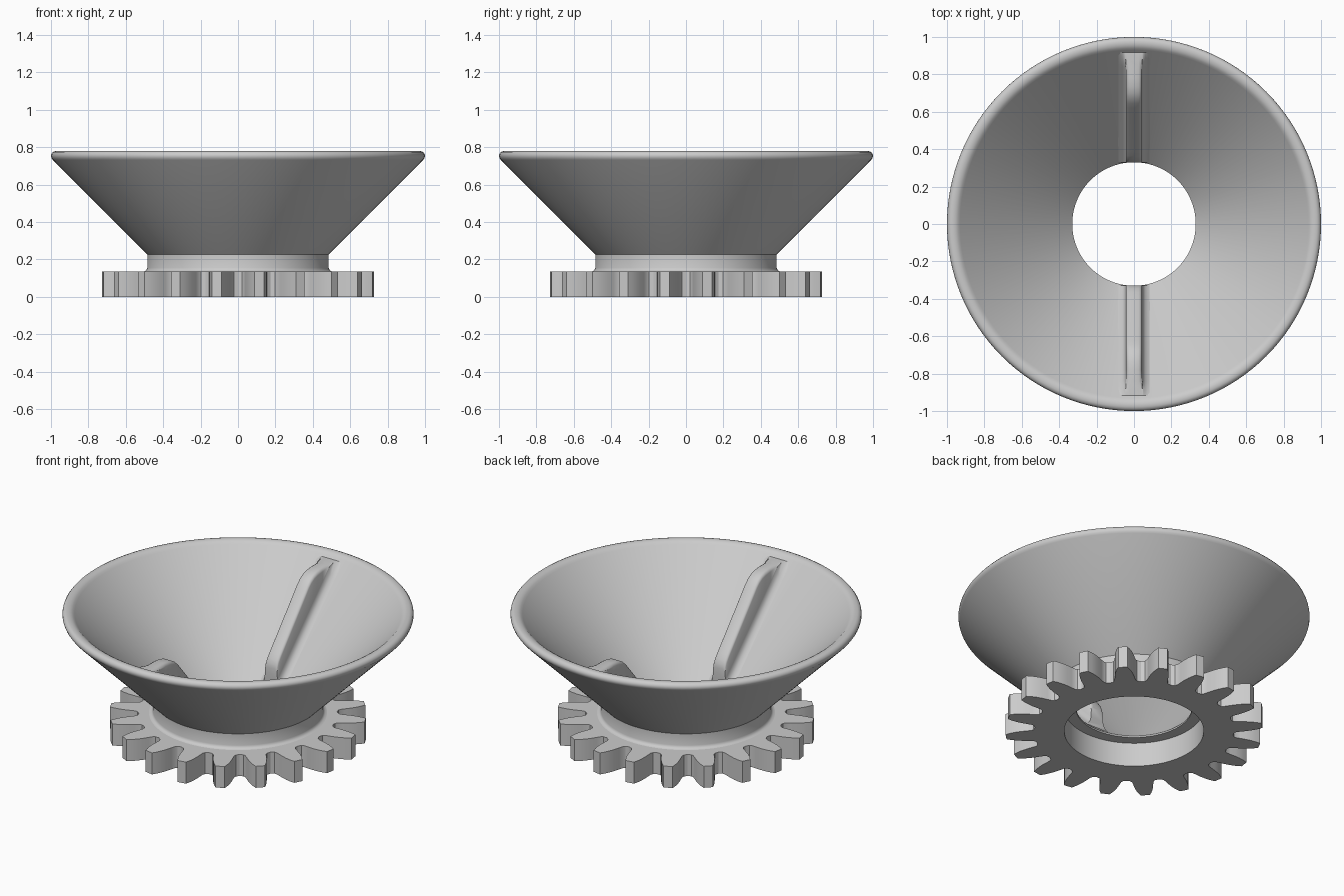
import bpy, bmesh, math

cube = bpy.data.objects.get("Cube")
if cube:
    bpy.data.objects.remove(cube, do_unlink=True)

grey = bpy.data.materials.new("plain_grey")
grey.use_nodes = True
COLOUR = (0.6, 0.6, 0.6, 1)
grey.diffuse_color = COLOUR
grey.node_tree.nodes["Principled BSDF"].inputs["Base Color"].default_value = COLOUR


def finish(name, bm, angle=35):
    """Turn a bmesh into a named object with smooth shading and sharp edges."""
    bmesh.ops.recalc_face_normals(bm, faces=bm.faces)
    mesh = bpy.data.meshes.new(name)
    bm.to_mesh(mesh)
    bm.free()
    mesh.materials.append(grey)
    obj = bpy.data.objects.new(name, mesh)
    bpy.context.collection.objects.link(obj)
    bpy.ops.object.select_all(action='DESELECT')
    obj.select_set(True)
    bpy.context.view_layer.objects.active = obj
    bpy.ops.object.shade_smooth_by_angle(angle=math.radians(angle))
    return obj


def bridge(bm, a, b):
    """Quads between two closed rings of equal length."""
    n = len(a)
    for i in range(n):
        j = (i + 1) % n
        bm.faces.new((a[i], a[j], b[j], b[i]))


def polar(bm, r, a, z):
    return bm.verts.new((r * math.cos(a), r * math.sin(a), z))


# Funnel bowl, neck and bore: one closed lathe profile (radius, height)
profile = [(0.397, 0.0), (0.397, 0.15), (0.33, 0.15), (0.33, 0.16),
           (0.93, 0.76), (0.94, 0.77), (0.953, 0.777), (0.965, 0.779),
           (0.978, 0.779), (0.99, 0.774), (0.998, 0.764), (1.0, 0.753),
           (0.997, 0.742), (0.99, 0.732), (0.485, 0.227), (0.485, 0.155),
           (0.489, 0.145), (0.496, 0.138), (0.507, 0.135), (0.45, 0.05)]
SEGMENTS = 128
bm = bmesh.new()
rings = [[polar(bm, r, math.tau * i / SEGMENTS, z) for i in range(SEGMENTS)]
         for r, z in profile]
for a, b in zip(rings, rings[1:] + rings[:1]):
    bridge(bm, a, b)
finish("funnel_bowl", bm)

# Gear: tooth flank as (radius, half width), mirrored and repeated round
TEETH = 20
GEAR_TOP = 0.135
flank = [(0.572, 0.068), (0.585, 0.06), (0.61, 0.057), (0.645, 0.053),
         (0.675, 0.047), (0.705, 0.038), (0.732, 0.026)]
outline = []
for t in range(TEETH):
    centre = math.tau * (t + 0.5) / TEETH
    outline.append((0.565, centre - math.pi / TEETH))
    outline += [(r, centre - w / r) for r, w in flank]
    outline += [(r, centre + w / r) for r, w in reversed(flank)]
bm = bmesh.new()
loops = [[polar(bm, r, a, z) for r, a in outline] for z in (0, GEAR_TOP)]
bores = [[polar(bm, br, a, z) for r, a in outline]
         for br, z in ((0.397, 0), (0.42, GEAR_TOP))]
bridge(bm, loops[0], loops[1])
bridge(bm, loops[0], bores[0])
bridge(bm, loops[1], bores[1])
bridge(bm, bores[0], bores[1])
finish("gear_ring", bm, 30)

# Ribs: crest line as (distance from axis, height), flared where they meet the bowl
crest = [(0.328, 0.29), (0.333, 0.315), (0.345, 0.34), (0.365, 0.367),
         (0.39, 0.396), (0.62, 0.665), (0.645, 0.695), (0.67, 0.718),
         (0.70, 0.735), (0.735, 0.745), (0.78, 0.75), (0.84, 0.75),
         (0.88, 0.75), (0.918, 0.75)]
# Half section: half width and rise above the bowl
flare = [(0.09, -0.004), (0.075, 0.006), (0.06, 0.02), (0.05, 0.038), (0.044, 0.065)]


def build_rib(name, side):
    bm = bmesh.new()
    sections = []
    for y, top in crest:
        half = [(x, min(math.hypot(x, y) - 0.17 + rise, top)) for x, rise in flare]
        foot = half[-1][1]
        half += [(0.042, max(foot, top - 0.018)), (0.037, max(foot, top - 0.006)),
                 (0.026, top)]
        points = half + [(-x, z) for x, z in reversed(half)]
        sections.append([bm.verts.new((side * x, side * y, z)) for x, z in points])
    for a, b in zip(sections, sections[1:]):
        bridge(bm, a, b)
    bm.faces.new(sections[0])
    bm.faces.new(sections[-1])
    finish(name, bm, 50)


build_rib("back_rib", 1)
build_rib("front_rib", -1)
